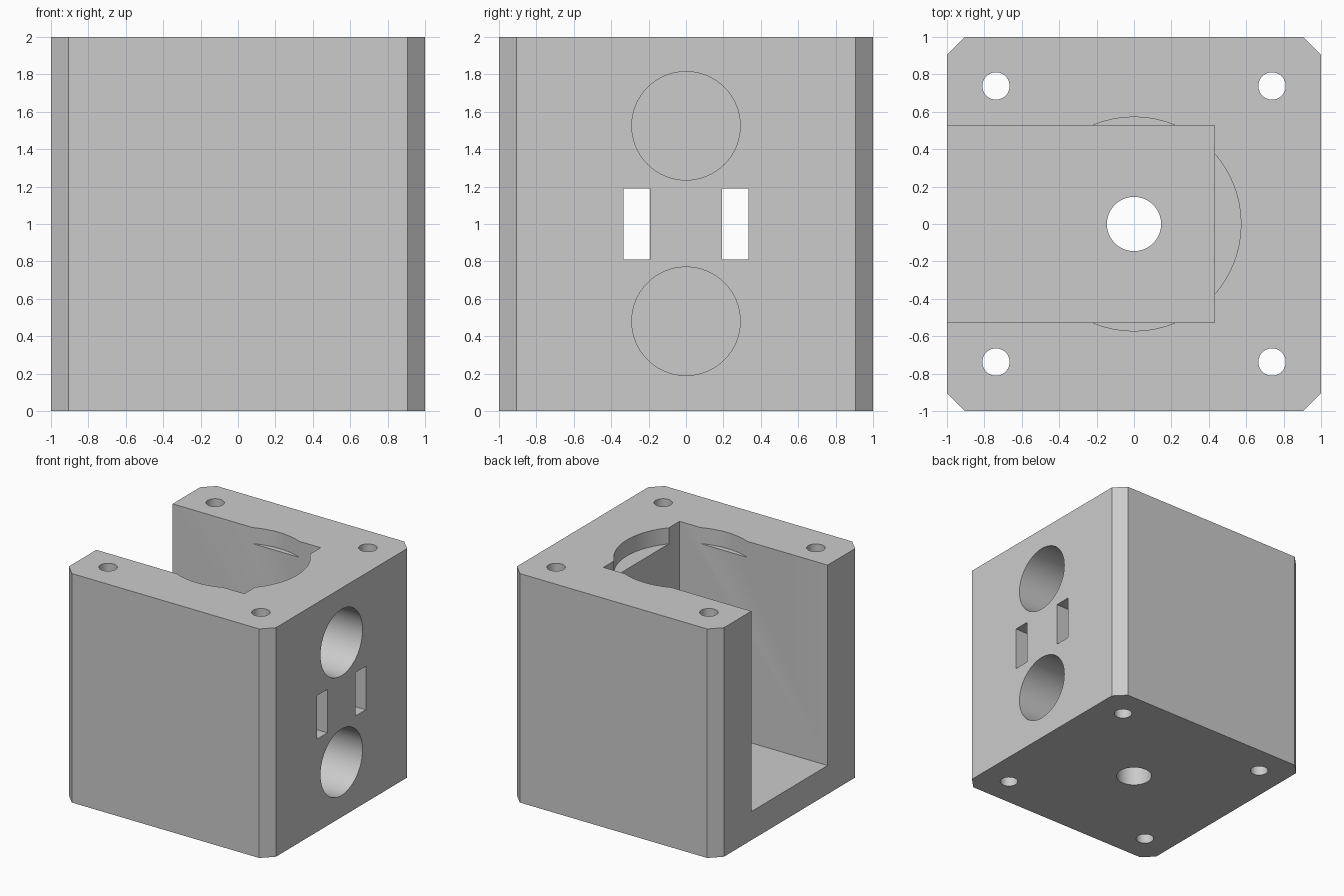
import bpy, math

if "Cube" in bpy.data.objects:
    bpy.data.objects.remove(bpy.data.objects["Cube"])

grey = bpy.data.materials.new("light grey")
grey.diffuse_color = (0.6, 0.6, 0.6, 1)
grey.use_nodes = True
grey.node_tree.nodes["Principled BSDF"].inputs["Base Color"].default_value = grey.diffuse_color


def box(x, y, z):
    """Box cutter from three (low, high) ranges."""
    spans = (x, y, z)
    bpy.ops.mesh.primitive_cube_add(size=1, location=[(a + b) / 2 for a, b in spans])
    ob = bpy.context.object
    ob.scale = [b - a for a, b in spans]
    bpy.ops.object.transform_apply(location=True, scale=True)
    return ob


def rod(radius, length, centre, rotation=(0, 0, 0)):
    """Round cutter, along z unless rotated."""
    bpy.ops.mesh.primitive_cylinder_add(vertices=64, radius=radius, depth=length,
                                        location=centre, rotation=rotation)
    return bpy.context.object


# Block with chamfered vertical corners
c = 0.905
outline = [(-c, -1), (c, -1), (1, -c), (1, c), (c, 1), (-c, 1), (-1, c), (-1, -c)]
n = len(outline)
mesh = bpy.data.meshes.new("housing_block")
mesh.from_pydata([(x, y, z) for z in (0, 2) for x, y in outline], [],
                 [list(range(n))[::-1], list(range(n, 2 * n))] +
                 [(i, (i + 1) % n, (i + 1) % n + n, i + n) for i in range(n)])
mesh.materials.append(grey)
block = bpy.data.objects.new("housing_block", mesh)
bpy.context.collection.objects.link(block)

# Main pocket, open to the left and top
cutters = [box((-1.2, 0.43), (-0.526, 0.526), (0.25, 2.2))]
# Shallow round seat at the top
cutters.append(rod(0.572, 0.34, (0, 0, 2.03)))
# Centre hole through the floor
cutters.append(rod(0.145, 0.6, (0, 0, 0.1)))
# Corner screw holes
for sx in (-1, 1):
    for sy in (-1, 1):
        cutters.append(rod(0.073, 2.4, (sx * 0.738, sy * 0.738, 1)))
# Blind round holes in the right side
for z in (0.48, 1.525):
    cutters.append(rod(0.29, 0.66, (0.87, 0, z), (0, math.pi / 2, 0)))
# Strap slots through the right wall
for s in (-1, 1):
    cutters.append(box((0.3, 1.2), sorted((s * 0.193, s * 0.335)), (0.81, 1.19)))

# Cut everything out of the block
bpy.ops.object.select_all(action='DESELECT')
block.select_set(True)
bpy.context.view_layer.objects.active = block
for cutter in cutters:
    cutter.data.materials.append(grey)
    mod = block.modifiers.new("cut", 'BOOLEAN')
    mod.operation = 'DIFFERENCE'
    mod.solver = 'EXACT'
    mod.object = cutter
    bpy.ops.object.modifier_apply(modifier=mod.name)
    bpy.data.objects.remove(cutter)

# Smooth bores, crisp edges
bpy.ops.object.shade_smooth_by_angle(angle=math.radians(30))
